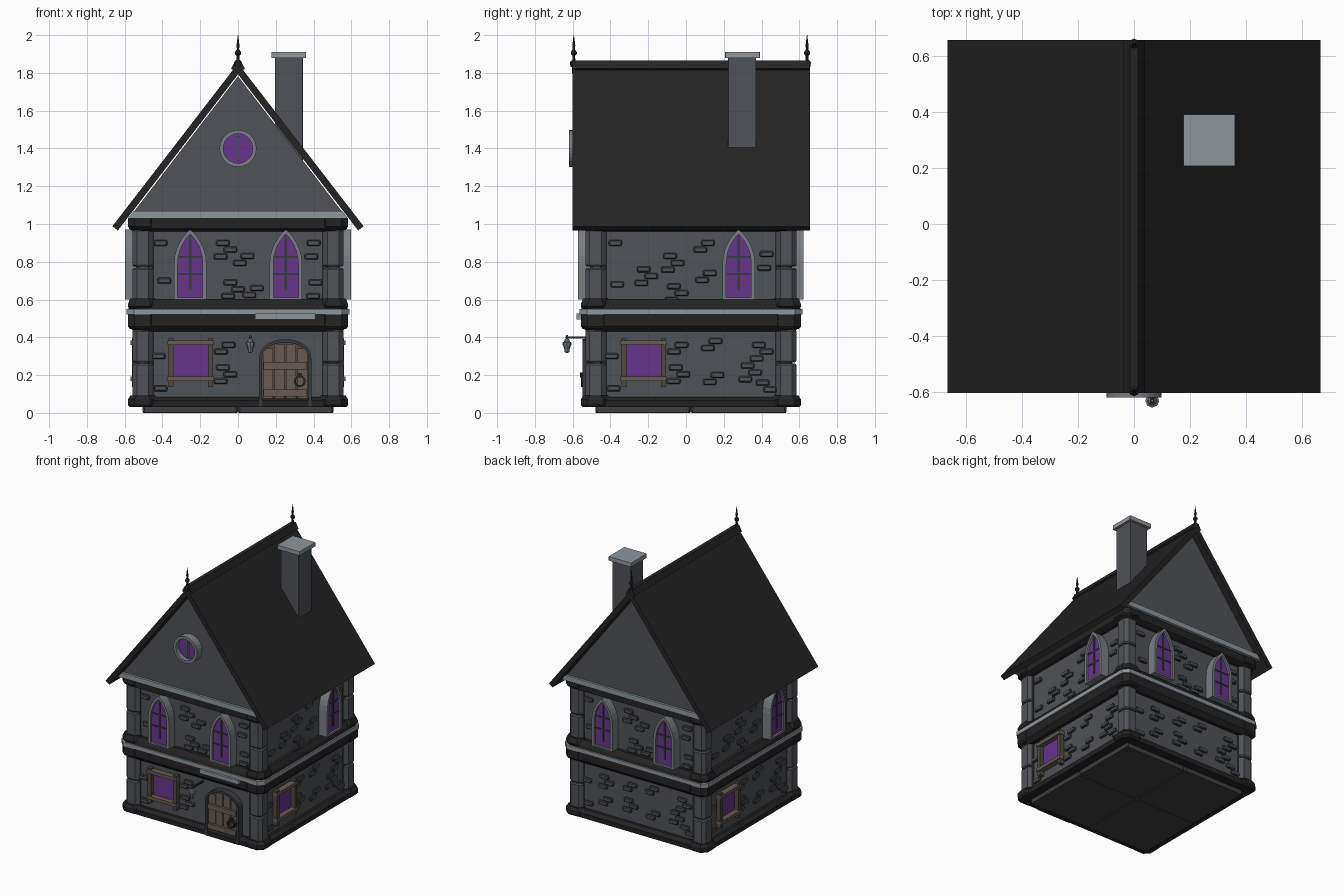
import bpy, bmesh, math
from mathutils import Matrix, Vector

if "Cube" in bpy.data.objects:
    bpy.data.objects.remove(bpy.data.objects["Cube"])

COLORS = {
    "wall stone": (0.078, 0.085, 0.095), "dark beam": (0.017, 0.017, 0.018),
    "light trim": (0.27, 0.31, 0.335), "window stone": (0.19, 0.21, 0.23),
    "purple glass": (0.135, 0.035, 0.26), "wood": (0.135, 0.105, 0.085),
    "dark wood": (0.085, 0.066, 0.05), "mortar": (0.04, 0.044, 0.05),
    "floor stone": (0.05, 0.05, 0.053), "iron": (0.02, 0.021, 0.023)}
MATS = {}
for n, c in COLORS.items():
    MATS[n] = bpy.data.materials.new(n)
    MATS[n].diffuse_color = (*c, 1)
NAMES = list(COLORS)
BASE = Matrix.Translation((0, 0.026, 0))           # the house body sits slightly back
SIDE = [BASE @ Matrix.Rotation(k * math.pi / 2, 4, 'Z') for k in range(4)]
parts = {}


def loft(name, mat, loops, M=BASE, cyclic=False, side=None):
    """Skin a series of point loops; cap the ends unless cyclic."""
    bm = parts.setdefault(name, bmesh.new())
    vs = [[bm.verts.new(M @ Vector(p)) for p in lp] for lp in loops]
    n, faces = len(vs[0]), []
    pairs = list(zip(vs, vs[1:])) + ([(vs[-1], vs[0])] if cyclic else [])
    for a, b in pairs:
        for i in range(n):
            f = bm.faces.new((a[i], a[(i + 1) % n], b[(i + 1) % n], b[i]))
            f.material_index = NAMES.index(side or mat)
            faces.append(f)
    if not cyclic:
        for lp in (vs[0], vs[-1]):
            f = bm.faces.new(lp)
            f.material_index = NAMES.index(mat)
            faces.append(f)
    bmesh.ops.recalc_face_normals(bm, faces=faces)


def prism(name, mat, pts, d0, d1, M=BASE):
    """Front outline (x, z) extruded between outward depths d0 and d1."""
    loft(name, mat, [[(x, -d, z) for x, z in pts] for d in (d0, d1)], M)


def frame(name, mat, outer, inner, d0, d1, M=BASE):
    loft(name, mat, [[(x, -d, z) for x, z in o] for o, d in
                     ((outer, d0), (outer, d1), (inner, d1), (inner, d0))], M, True)


def rect(x0, x1, z0, z1):
    return [(x0, z0), (x1, z0), (x1, z1), (x0, z1)]


def octo(h, c, z, cx=0, cy=0):
    """Square of half width h with corners cut by c."""
    q = [(h, -h + c), (h, h - c), (h - c, h), (-h + c, h),
         (-h, h - c), (-h, -h + c), (-h + c, -h), (h - c, -h)]
    return [(cx + x, cy + y, z) for x, y in q]


def band(name, mat, profile, c=0.05, cx=0, cy=0):
    loft(name, mat, [octo(h, c, z, cx, cy) for h, z in profile])


def lathe(name, mat, profile, x, y, n=8):
    loft(name, mat, [[(x + r * math.cos(2 * math.pi * i / n), y + r * math.sin(2 * math.pi * i / n), z)
                      for i in range(n)] for r, z in profile], Matrix())


def arch(cx, w, z0, zs, zt, a, b, n=7):
    """Arched outline: springs at zs, crown at zt."""
    half = []
    for i in range(n + 1):
        t = math.sin(i / n * math.pi / 2)
        half.append((w * max(0, 1 - t ** a) ** b, zs + (zt - zs) * t))
    left = [(cx - x, z) for x, z in reversed(half[:-1])]
    return [(cx + w, z0)] + [(cx + x, z) for x, z in half] + left + [(cx - w, z0)]


def circle(cx, cz, r, n=24):
    return [(cx + r * math.cos(2 * math.pi * i / n), cz + r * math.sin(2 * math.pi * i / n)) for i in range(n)]


# floor tiles
for sx in (-1, 1):
    for sy in (-1, 1):
        band("floor_tiles", "floor stone", [(0.249, 0.0), (0.253, 0.006), (0.253, 0.032)], 0.01, sx * 0.253, sy * 0.253)
        for ox, oy in ((0, 0), (-.12, -.12), (.12, .12), (-.12, .12), (.12, -.12)):
            band("floor_tiles", "floor stone", [(0.055, -0.0), (0.06, 0.004)], 0.03, sx * 0.253 + ox, sy * 0.253 + oy)

# storey walls, beams and ledges
band("lower_walls", "wall stone", [(0.525, 0.035), (0.525, 0.45)])
band("upper_walls", "wall stone", [(0.525, 0.56), (0.525, 1.0)])
band("plinth", "dark beam", [(0.57, 0.03), (0.572, 0.065), (0.545, 0.085)])
band("middle_beam", "dark beam", [(0.55, 0.43), (0.58, 0.46), (0.58, 0.525)])
band("middle_ledge", "light trim", [(0.59, 0.52), (0.59, 0.55)], 0.04)
band("upper_sill", "dark beam", [(0.58, 0.55), (0.575, 0.57), (0.55, 0.6)])
band("top_beam", "dark beam", [(0.55, 0.96), (0.578, 0.975), (0.578, 1.03)])

# corner columns built of stacked blocks, with dark feet and heads
for sx in (-1, 1):
    for sy in (-1, 1):
        p = (sx * 0.505, sy * 0.505)
        for z0, z1 in ((0.08, 0.262), (0.268, 0.44), (0.59, 0.768), (0.774, 0.97)):
            band("corner_columns", "wall stone", [(0.047, z0), (0.053, z0 + .008), (0.053, z1 - .008), (0.047, z1)], 0.022, *p)
        for z0, z1, t in ((0.03, 0.07, 0.09), (0.445, 0.52, 0.52), (0.55, 0.575, 0.605), (0.975, 1.03, 1.03)):
            band("column_blocks", "dark beam", [(0.068, z0 - 0.0), (0.078, z0 + 0.012), (0.078, z1), (0.066, t + 0.001)], 0.035, *p)
        for s in ((sx * 0.463, sy * 0.52), (sx * 0.52, sy * 0.463)):
            band("column_strips", "mortar", [(0.015, 0.08), (0.015, 0.97)], 0.004, *s)


def gothic_window(cx, M):
    o, i = arch(cx, 0.086, 0.6, 0.79, 0.97, 2, 0.85), arch(cx, 0.066, 0.612, 0.79, 0.945, 2, 0.85)
    prism("window_glass", "purple glass", i, 0.52, 0.582, M)
    frame("window_frames", "window stone", o, i, 0.53, 0.597, M)
    prism("window_bars", "mortar", rect(cx - .006, cx + .006, 0.65, 0.94), 0.58, 0.588, M)
    for z in (0.735, 0.825):
        prism("window_bars", "mortar", rect(cx - .064, cx + .064, z - .005, z + .005), 0.58, 0.587, M)


def wood_window(cx, M):
    prism("shop_glass", "purple glass", rect(cx - .09, cx + .09, 0.19, 0.36), 0.52, 0.53, M)
    for z in (0.18, 0.372):
        prism("wood_frames", "wood", rect(cx - .122, cx + .122, z - .012, z + .012), 0.52, 0.568, M)
    for x in (-0.105, 0.105):
        prism("wood_frames", "dark wood", rect(cx + x - .013, cx + x + .013, 0.137, 0.395), 0.52, 0.56, M)


def brick(x, z, M):
    loops = [[(x + sx * w, -d, z + sz * h) for sx, sz in ((-1, -.6), (-.85, -1), (.85, -1), (1, -.6), (1, .6), (.85, 1), (-.85, 1), (-1, .6))]
             for w, h, d in ((.036, .016, .52), (.036, .016, .534), (.029, .010, .541))]
    loft("wall_bricks", "wall stone", loops, M, side="mortar")


UP_FRONT = [(-.41, .90), (-.08, .90), (.05, .83), (.40, .90), (-.39, .70), (-.04, .69), (.10, .66), (.41, .69)]
UP_SIDE = [(-.40, .90), (-.11, .83), (-.39, .68), (-.09, .67), (.09, .90), (.40, .84), (.36, .67), (-.25, .76), (.1, .74)]
LOW_WIN = [(-.05, .36), (-.08, .24), (.13, .38), (.36, .36), (.14, .20), (.30, .25), (-.42, .30), (.38, .16), (-.41, .13)]
LOW_BACK = LOW_WIN + [(-.28, .36), (-.25, .20)]


def bricks(spots, M, skip):
    for k, (x, z) in enumerate(spots):
        s = 1 if k % 2 else -1
        for dx, dz in ((0, 0), (s * .04, -.036), (-s * .012, -.072))[:2 + k % 2]:
            bx, bz = x + dx, z + dz
            if abs(bx) < 0.43 and bz > 0.1 and not any(a - .03 < bx < b + .03 and c < bz < d for a, b, c, d in skip):
                brick(bx, bz, M)


# fit out the four sides
for k, M in enumerate(SIDE):
    xs = (-0.253, 0.253) if k % 2 == 0 else (0.253,)
    for x in xs:
        gothic_window(x, M)
    bricks(UP_SIDE if k % 2 else UP_FRONT, M, [(x - .086, x + .086, .6, 1) for x in xs])
    low = []
    if k != 2:
        wood_window(-0.25, M)
        low.append((-.375, -.125, .12, .41))
    if k == 0:
        low.append((.1, .40, 0, .42))
    bricks(LOW_BACK if k == 2 else LOW_WIN, M, low)

# arched door with planks, straps and ring handle
D = 0.25
inner = arch(D, 0.122, 0.03, 0.29, 0.372, 2.2, 0.5)
frame("door_surround", "mortar", arch(D, 0.138, 0.03, 0.29, 0.39, 2.2, 0.5), inner, 0.52, 0.575)
prism("door_panel", "dark wood", inner, 0.52, 0.55)
for i in range(4):
    x = D - 0.091 + i * 0.0607
    top = 0.366 if i in (1, 2) else 0.34
    prism("door_planks", "wood", rect(x - .027, x + .027, 0.035, top), 0.54, 0.558)
for z in (0.25, 0.105):
    prism("door_straps", "wood", rect(D - .115, D + .115, z - .019, z + .019), 0.55, 0.574)
frame("door_handle", "iron", circle(0.327, 0.168, 0.031), circle(0.327, 0.168, 0.021), 0.55, 0.582)
prism("door_handle", "iron", circle(0.327, 0.2, 0.013, 8), 0.55, 0.588)
prism("door_canopy", "light trim", rect(0.09, 0.41, 0.495, 0.525), 0.52, 0.607)

# hanging lantern on a bracket
prism("lantern_bracket", "iron", rect(0.058, 0.072, 0.395, 0.405), 0.52, 0.665)
lathe("lantern", "window stone", [(.004, .318), (.012, .322), (.014, .338), (.023, .362), (.025, .372), (.017, .376), (.012, .388), (.006, .393), (.005, .412)], 0.065, -0.63)

# gables, gable ledges and round window
prism("gables", "wall stone", [(-.578, 1.03), (.578, 1.03), (0, 1.782)], -0.585, 0.585)
for M in (SIDE[0], SIDE[2]):
    prism("gable_ledges", "light trim", [(-.582, 1.03), (.582, 1.03), (.553, 1.068), (-.553, 1.068)], 0.55, 0.602, M)
frame("round_window_frame", "window stone", circle(0, 1.4, .098), circle(0, 1.4, .078), 0.58, 0.645)
prism("round_window_glass", "purple glass", circle(0, 1.4, .08), 0.58, 0.61)
prism("round_window_bar", "window stone", rect(-.006, .006, 1.335, 1.465), 0.6, 0.625)

# roof slopes and ridge
for s in (-1, 1):
    prism("roof_slopes", "dark beam", [(0, 1.85), (s * .665, 0.988), (s * .636, 0.966), (0, 1.792)], -0.63, 0.628)
prism("roof_ridge", "dark beam", [(-.037, 1.822), (-.015, 1.865), (.015, 1.865), (.037, 1.822), (0, 1.80)], -0.631, 0.629)

# finials
for y in (-0.594, 0.641):
    lathe("finials", "iron", [(.018, 1.83), (.02, 1.858), (.008, 1.868), (.007, 1.89), (.016, 1.9), (.016, 1.91), (.006, 1.925), (.008, 1.945), (.001, 2.0)], 0, y)

# chimney with cap
loft("chimney", "wall stone", [octo(0.074, 0.001, z, 0.269, 0.271) for z in (1.25, 1.885)])
loft("chimney_cap", "light trim", [octo(0.092, 0.001, z, 0.269, 0.273) for z in (1.88, 1.91)])

# turn every collected part into an object
for name, bm in parts.items():
    me = bpy.data.meshes.new(name)
    used = sorted({f.material_index for f in bm.faces})
    for f in bm.faces:
        f.material_index = used.index(f.material_index)
    bm.to_mesh(me)
    bm.free()
    for u in used:
        me.materials.append(MATS[NAMES[u]])
    bpy.context.collection.objects.link(bpy.data.objects.new(name, me))

for m in bpy.data.materials:
    if m.users and not m.is_grease_pencil:
        m.use_nodes = True
        m.node_tree.nodes["Principled BSDF"].inputs["Base Color"].default_value = m.diffuse_color
